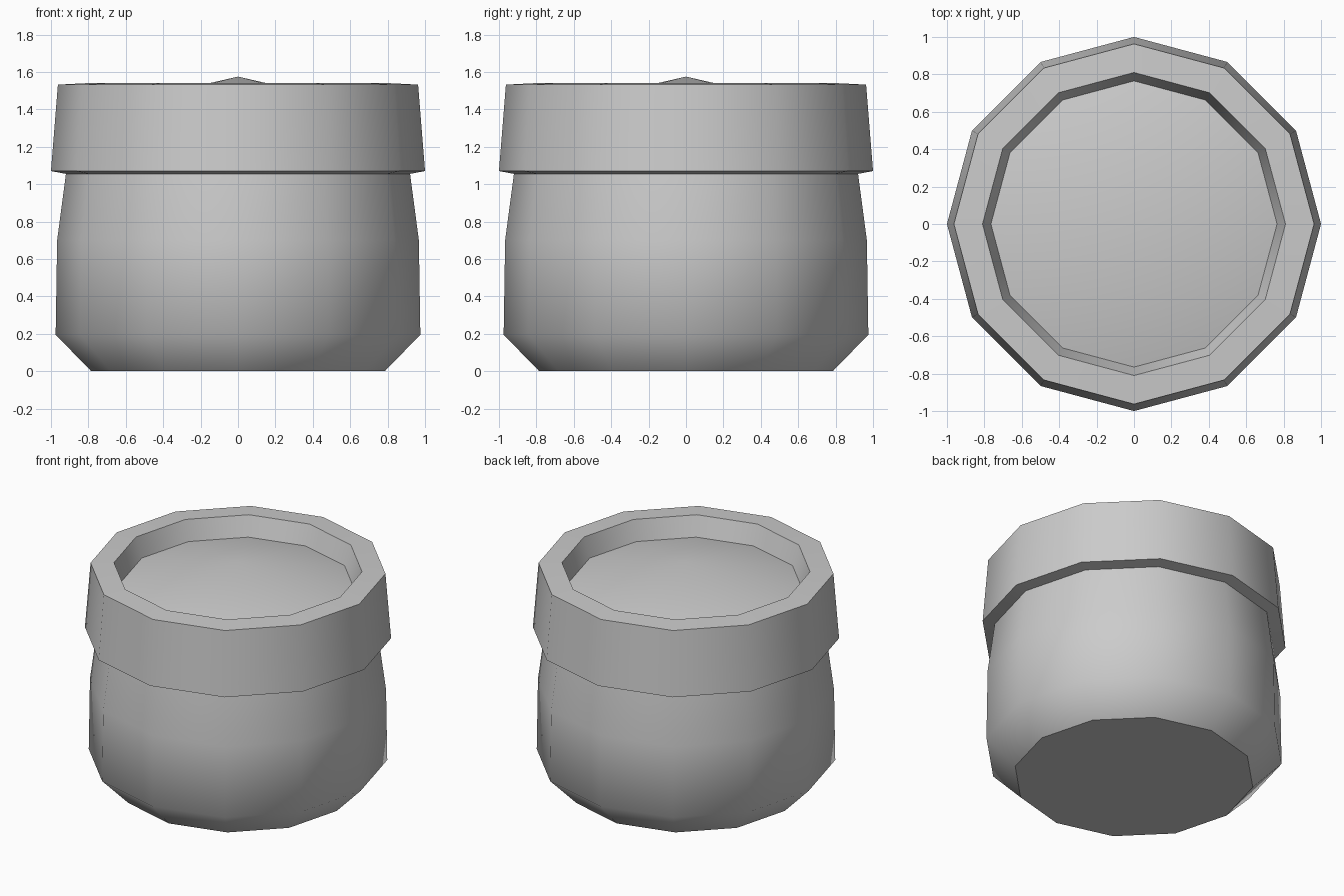
import bpy, bmesh, math

if "Cube" in bpy.data.objects:
    bpy.data.objects.remove(bpy.data.objects["Cube"])

SIDES = 12


def lathe(name, profile):
    """Turn (radius, z) points, listed bottom/outside first, into a 12-sided part."""
    bm = bmesh.new()
    rings = []
    for r, z in profile:
        if r == 0:
            rings.append([bm.verts.new((0, 0, z))] * SIDES)
        else:
            rings.append([bm.verts.new((r * math.cos(math.tau * i / SIDES),
                                        r * math.sin(math.tau * i / SIDES), z))
                          for i in range(SIDES)])
    for a, b in zip(rings, rings[1:]):
        for i in range(SIDES):
            j = (i + 1) % SIDES
            bm.faces.new(list(dict.fromkeys((a[i], a[j], b[j], b[i]))))
    if name == "pot_body":
        bm.faces.new(rings[0][::-1])  # flat base
    mesh = bpy.data.meshes.new(name)
    bm.to_mesh(mesh)
    bm.free()
    obj = bpy.data.objects.new(name, mesh)
    bpy.context.collection.objects.link(obj)
    bpy.ops.object.select_all(action='DESELECT')
    obj.select_set(True)
    bpy.context.view_layer.objects.active = obj
    bpy.ops.object.shade_smooth_by_angle(angle=math.radians(45))
    return obj


# Rounded pot with a chamfered foot
lathe("pot_body", [(0.785, 0), (0.975, 0.195), (0.967, 0.70), (0.92, 1.055)])

# Collar with a thick rim and a recessed, shallow conical top
lathe("lid", [(0.92, 1.055), (1.0, 1.07), (0.963, 1.532), (0.81, 1.54),
              (0.765, 1.40), (0, 1.575)])
